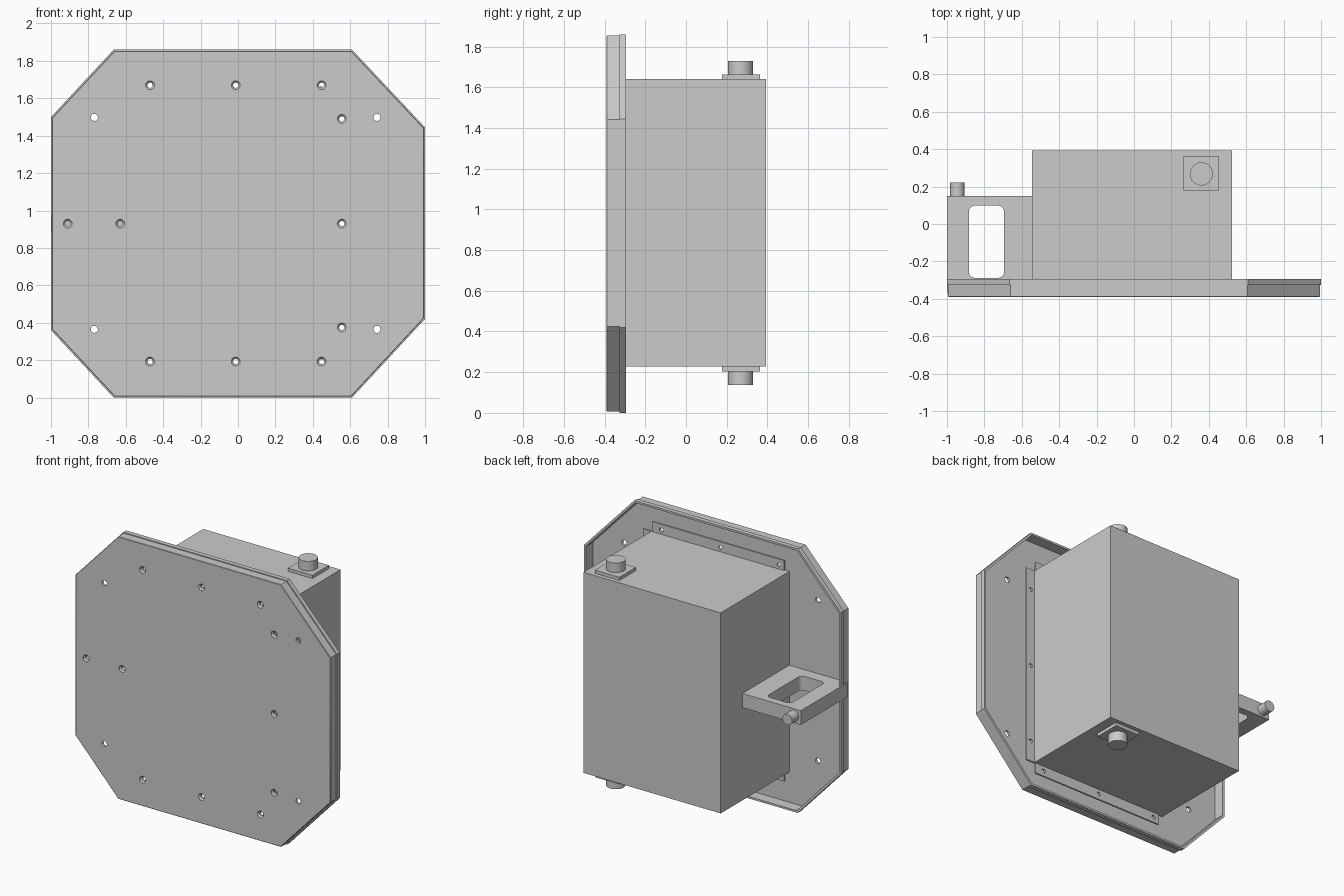
import bpy, bmesh, math
from mathutils import Vector, Matrix

if "Cube" in bpy.data.objects:
    bpy.data.objects.remove(bpy.data.objects["Cube"])

FLOOR = -0.372      # inner floor of the shallow pan
MID_Z = 0.93


def finish(name, bm):
    bmesh.ops.recalc_face_normals(bm, faces=bm.faces)
    me = bpy.data.meshes.new(name)
    bm.to_mesh(me)
    bm.free()
    ob = bpy.data.objects.new(name, me)
    bpy.context.collection.objects.link(ob)
    return ob


def add_box(bm, x0, x1, y0, y1, z0, z1):
    size = Matrix.Diagonal((x1 - x0, y1 - y0, z1 - z0, 1))
    mid = Matrix.Translation(((x0 + x1) / 2, (y0 + y1) / 2, (z0 + z1) / 2))
    bmesh.ops.create_cube(bm, size=1, matrix=mid @ size)


def box(name, *dims):
    bm = bmesh.new()
    add_box(bm, *dims)
    return finish(name, bm)


def loft(bm, rings):
    """Join equal-length point rings into a capped solid."""
    loops = [[bm.verts.new(p) for p in r] for r in rings]
    n = len(loops[0])
    for a, b in zip(loops, loops[1:]):
        for i in range(n):
            j = (i + 1) % n
            bm.faces.new((a[i], a[j], b[j], b[i]))
    bm.faces.new(loops[0])
    bm.faces.new(loops[-1])


def turned(bm, centre, axis, profile, n=32):
    """Turned solid: profile is (radius, distance along axis)."""
    rings = []
    for r, h in profile:
        ring = []
        for i in range(n):
            t = 2 * math.pi * i / n
            c, s = r * math.cos(t), r * math.sin(t)
            off = (c, h, s) if axis == 'Y' else (c, s, h)
            ring.append(Vector(centre) + Vector(off))
        rings.append(ring)
    loft(bm, rings)


def smooth(ob):
    bpy.ops.object.select_all(action='DESELECT')
    ob.select_set(True)
    bpy.context.view_layer.objects.active = ob
    bpy.ops.object.shade_smooth_by_angle(angle=math.radians(35))


def cut(ob, cutter):
    cutter.hide_render = True
    m = ob.modifiers.new("cut", 'BOOLEAN')
    m.operation = 'DIFFERENCE'
    m.solver = 'EXACT'
    m.object = cutter
    bpy.context.view_layer.objects.active = ob
    bpy.ops.object.modifier_apply(modifier=m.name)


# Eight-sided front pan with a slightly wider lip around the open back
outline = [(-0.665, 1.86), (0.61, 1.86), (1.0, 1.445), (1.0, 0.42),
           (0.61, 0.0), (-0.665, 0.0), (-1.0, 0.36), (-1.0, 1.50)]


def octagon(inset, y):
    return [(x * (1 - inset), y, MID_Z + (z - MID_Z) * (1 - inset / 0.93))
            for x, z in outline]


bm = bmesh.new()
loft(bm, [octagon(d, y) for d, y in (
    (0.009, -0.39), (0.006, -0.387), (0.006, -0.327), (0, -0.327),
    (0, -0.295), (0.014, -0.295), (0.014, FLOOR))])
front_pan = finish("front_pan", bm)

# Main housing and its three thin mounting flanges
box("housing", -0.545, 0.525, FLOOR, 0.392, 0.227, 1.64)
FT = FLOOR + 0.009
flanges = [box("right_flange", 0.52, 0.59, FLOOR, FT, 0.227, 1.64),
           box("top_flange", -0.51, 0.515, FLOOR, FT, 1.635, 1.71),
           box("bottom_flange", -0.51, 0.515, FLOOR, FT, 0.155, 0.232)]

# Side handle bracket with a rounded window
bracket = box("side_bracket", -1.0, -0.545, FLOOR, 0.15, 0.88, 0.98)
bm = bmesh.new()
add_box(bm, -0.883, -0.695, -0.288, 0.098, 0.8, 1.06)
upright = [e for e in bm.edges
           if abs(e.verts[0].co.z - e.verts[1].co.z) > 0.1]
bmesh.ops.bevel(bm, geom=upright, offset=0.032, segments=6, profile=0.5,
                affect='EDGES')
window = finish("window_cutter", bm)
cut(bracket, window)

# Screw holes: countersunk for housing and bracket, plain near the corners
sunk = [(x, z) for x in (-0.47, -0.012, 0.447) for z in (0.193, 1.67)]
sunk += [(0.555, z) for z in (0.375, MID_Z, 1.49)]
sunk += [(-0.91, MID_Z), (-0.63, MID_Z)]
bm = bmesh.new()
for x, z in sunk:
    turned(bm, (x, 0, z), 'Y',
           [(0.024, -0.41), (0.024, -0.388), (0.014, -0.378), (0.014, -0.31)], 24)
for x in (-0.768, 0.743):
    for z in (0.365, 1.498):
        turned(bm, (x, 0, z), 'Y', [(0.019, -0.41), (0.019, -0.31)], 24)
holes = finish("hole_cutter", bm)
for ob in [front_pan, bracket] + flanges:
    cut(ob, holes)
    smooth(ob)
for helper in (window, holes):
    bpy.data.objects.remove(helper)

# Pin on the bracket
bm = bmesh.new()
turned(bm, (-0.945, 0, MID_Z), 'Y', [(0.038, 0.145), (0.038, 0.222)])
smooth(finish("bracket_pin", bm))

# Square pad and round stud above and below the housing
for side, z, up in (("top", 1.64, 1), ("bottom", 0.227, -1)):
    zs = sorted((z - 0.002 * up, z + 0.023 * up))
    box(side + "_pad", 0.265, 0.455, 0.178, 0.363, *zs)
    bm = bmesh.new()
    turned(bm, (0.36, 0.268, z), 'Z', [(0.062, 0.02 * up), (0.062, 0.09 * up)])
    smooth(finish(side + "_stud", bm))
